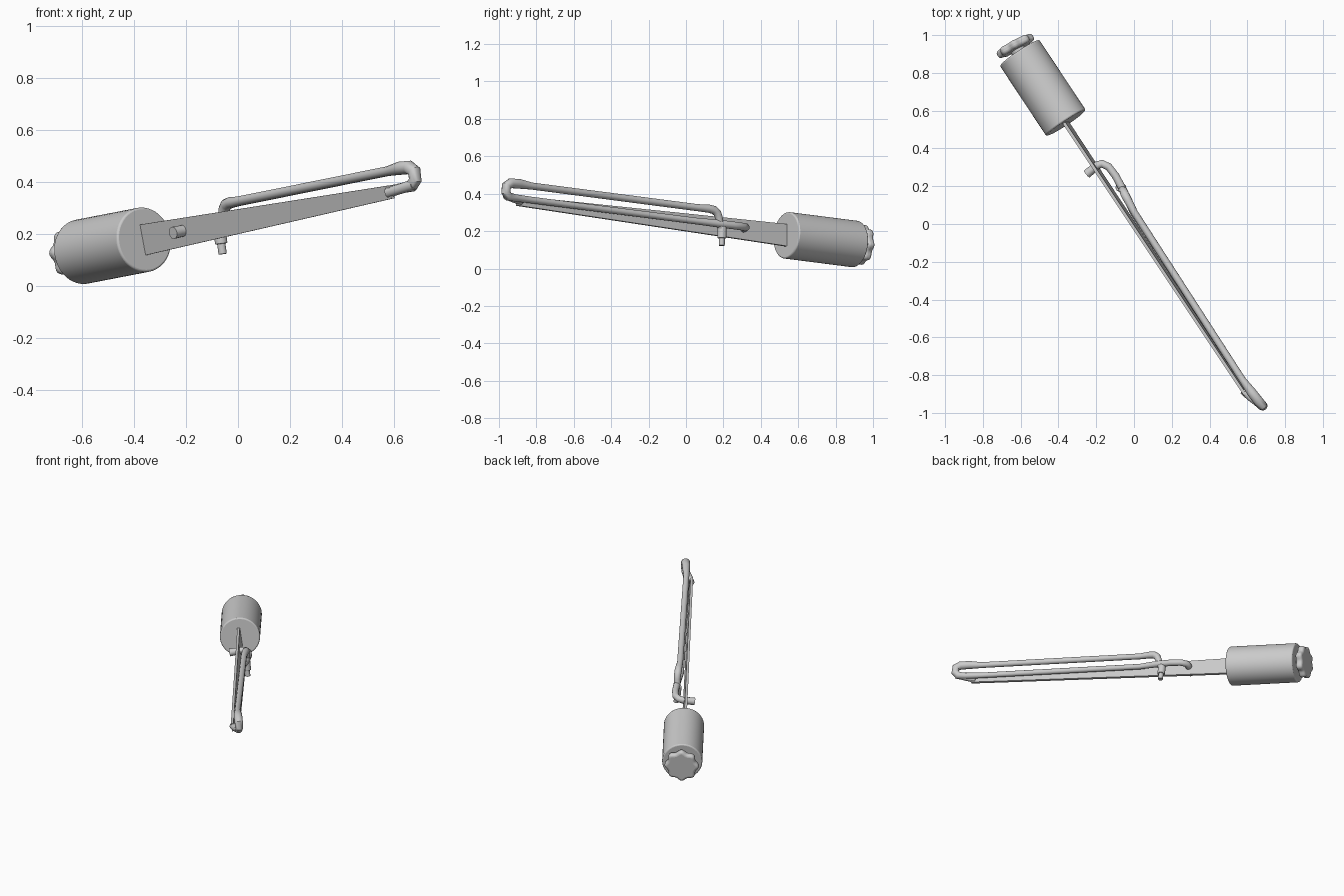
import bpy, bmesh, math
from mathutils import Vector, Matrix

if "Cube" in bpy.data.objects:
    bpy.data.objects.remove(bpy.data.objects["Cube"])

P0 = Vector((-0.36, 0.535, 0.178))            # where the plate meets the handle
U = Vector((0.549, -0.829, 0.106)).normalized()   # along the tool
V = Vector((0.834, 0.552, 0.0)).normalized()      # sideways
W = (U.cross(V) if U.cross(V).z > 0 else V.cross(U)).normalized()


def L(t, v=0, h=0):
    return P0 + U * t + V * v + Vector((0, 0, h))


def finish(name, bm, bevel=0, segs=3):
    bmesh.ops.recalc_face_normals(bm, faces=bm.faces)
    me = bpy.data.meshes.new(name)
    bm.to_mesh(me)
    bm.free()
    ob = bpy.data.objects.new(name, me)
    bpy.context.collection.objects.link(ob)
    if bevel:
        m = ob.modifiers.new("bevel", 'BEVEL')
        m.width, m.segments, m.limit_method = bevel, segs, 'ANGLE'
        m.angle_limit = math.radians(50)
    bpy.ops.object.select_all(action='DESELECT')
    ob.select_set(True)
    bpy.context.view_layer.objects.active = ob
    bpy.ops.object.shade_smooth_by_angle(angle=math.radians(40))
    return ob


def prism(name, ring, offset, bevel=0, segs=3):
    bm = bmesh.new()
    f = bm.faces.new([bm.verts.new(p) for p in ring])
    r = bmesh.ops.extrude_face_region(bm, geom=[f])
    bmesh.ops.translate(bm, vec=offset,
                        verts=[g for g in r['geom'] if isinstance(g, bmesh.types.BMVert)])
    return finish(name, bm, bevel, segs)


def cylinder(name, a, b, r, bevel=0, n=48):
    bm = bmesh.new()
    d = b - a
    mat = Matrix.Translation((a + b) / 2) @ d.to_track_quat('Z', 'Y').to_matrix().to_4x4()
    bmesh.ops.create_cone(bm, cap_ends=True, segments=n, radius1=r, radius2=r,
                          depth=d.length, matrix=mat)
    return finish(name, bm, bevel)


def rod(name, pts):
    # round rod through (t, v, h, radius) stations
    cu = bpy.data.curves.new(name, 'CURVE')
    cu.dimensions = '3D'
    cu.bevel_depth, cu.bevel_resolution, cu.use_fill_caps = 1.0, 4, True
    sp = cu.splines.new('POLY')
    sp.points.add(len(pts) - 1)
    for p, (t, v, h, r) in zip(sp.points, pts):
        p.co = (*L(t, v, h), 1)
        p.radius = r
    tmp = bpy.data.objects.new(name + "_path", cu)
    bpy.context.collection.objects.link(tmp)
    bpy.context.view_layer.update()
    bm = bmesh.new()
    bm.from_mesh(tmp.to_mesh())
    bpy.data.objects.remove(tmp)
    bmesh.ops.remove_doubles(bm, verts=bm.verts, dist=0.0005)
    return finish(name, bm)


# handle barrel
cylinder("handle", L(0), L(-0.448), 0.125, 0.008)

# scalloped end knob and its hub
kc = Vector((-0.628, 0.943, 0.127))
ka = Vector((-0.47, 0.87, -0.11)).normalized()
kx = ka.cross(Vector((0, 0, 1))).normalized()
ky = kx.cross(ka)
ring = []
for i in range(80):
    a = math.tau * i / 80
    r = 0.1 + 0.007 * math.cos(8 * a)
    ring.append(kc - ka * 0.022 + kx * r * math.cos(a) + ky * r * math.sin(a))
prism("end_knob", ring, ka * 0.044, 0.016, 4)
cylinder("knob_hub", L(-0.43), kc, 0.04)

# tapered flat plate, slightly rolled, with a small tab at the tip
Wr = (W - V * 0.15).normalized()
Vr = U.cross(Wr).normalized()


def plate(name, t0, t1, h0, h1, thick):
    ring = [P0 + U * t + Wr * h - Vr * thick / 2
            for t, h in ((t0, -h0), (t1, -h1), (t1, h1), (t0, h0))]
    prism(name, ring, Vr * thick)


plate("tapered_plate", -0.01, 1.735, 0.06, 0.026, 0.016)

# upper rod, tip loop and lower rod running back beside the plate
rod("frame_rod", [
    (0.455, 0.052, -0.01, 0.02), (0.47, 0.055, 0.045, 0.021),
    (0.478, 0.053, 0.067, 0.022), (0.497, 0.05, 0.082, 0.023),
    (0.53, 0.047, 0.086, 0.022), (0.60, 0.04, 0.084, 0.019),
    (1.66, 0.028, 0.087, 0.019), (1.74, 0.032, 0.09, 0.026),
    (1.80, 0.036, 0.087, 0.027), (1.83, 0.04, 0.07, 0.026),
    (1.835, 0.042, 0.035, 0.025), (1.815, 0.038, 0.014, 0.024),
    (1.77, 0.032, 0.012, 0.02), (1.66, 0.027, 0.012, 0.018),
    (0.60, 0.034, 0.012, 0.018), (0.48, 0.055, 0.012, 0.021),
    (0.38, 0.064, 0.012, 0.021), (0.32, 0.06, 0.012, 0.021),
    (0.287, 0.04, 0.012, 0.021), (0.28, 0.015, 0.008, 0.021),
    (0.285, -0.03, 0, 0.023), (0.288, -0.058, -0.005, 0.024)])

# rod end at the plate tip
rod("tip_link", [(1.71, 0, 0, 0.021), (1.76, 0.012, 0.006, 0.02),
                 (1.83, 0.038, 0.018, 0.022)])

# collar and pin below the upper rod's bend
pin_top = Vector((-0.074, 0.194, 0.235))
pin_end = Vector((-0.059, 0.191, 0.122))
cylinder("pin_collar", pin_top, pin_top.lerp(pin_end, 0.65), 0.024, 0.004, 24)
cylinder("pin", pin_top, pin_end, 0.016, 0.002, 24)
